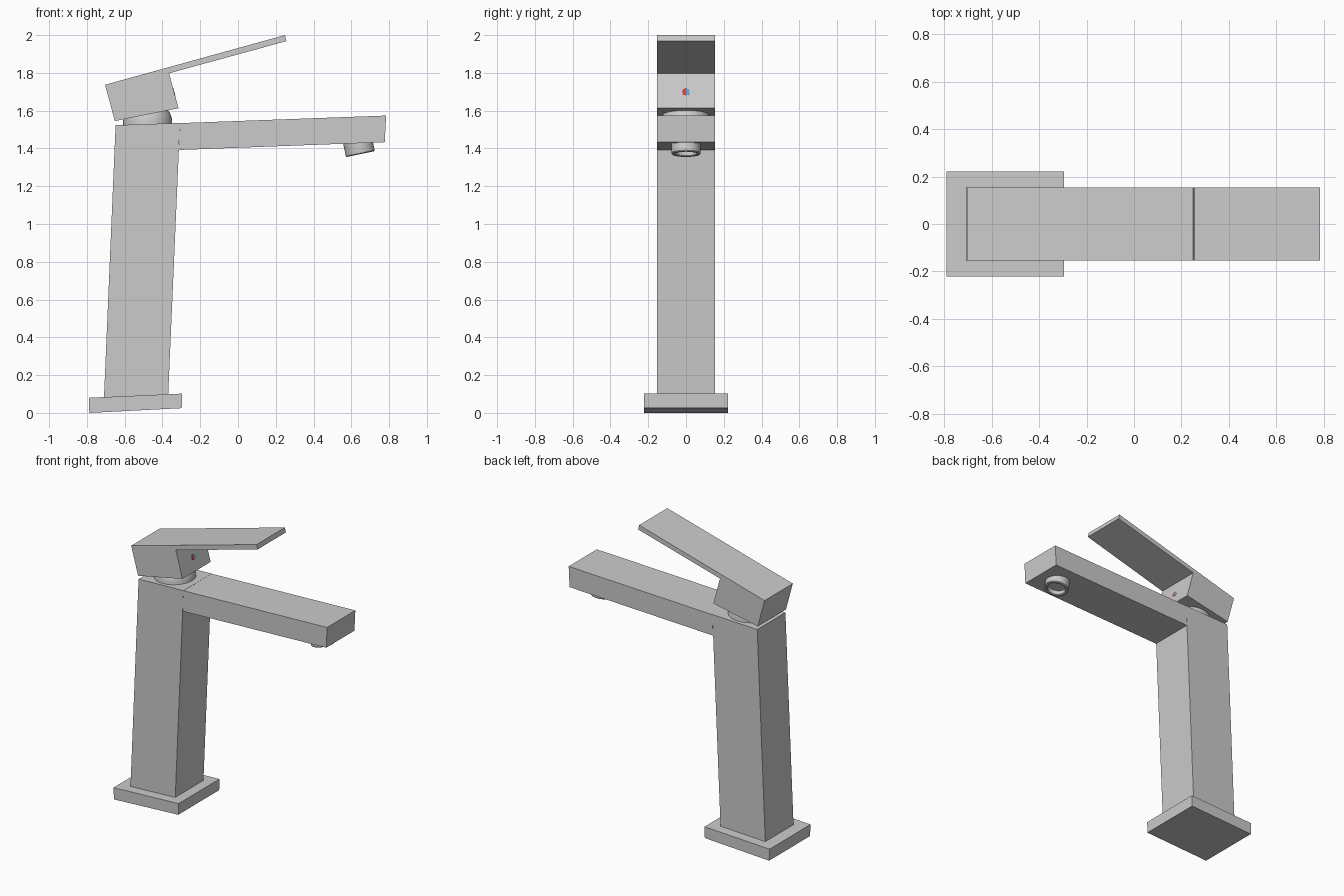
import bpy, bmesh, math
from mathutils import Matrix, Vector

if "Cube" in bpy.data.objects:
    bpy.data.objects.remove(bpy.data.objects["Cube"])


def finish(name, bm, color=None, smooth=False):
    bmesh.ops.recalc_face_normals(bm, faces=bm.faces[:])
    me = bpy.data.meshes.new(name)
    bm.to_mesh(me)
    bm.free()
    ob = bpy.data.objects.new(name, me)
    bpy.context.collection.objects.link(ob)
    if color:
        mat = bpy.data.materials.new(name)
        mat.diffuse_color = color
        mat.use_nodes = True
        mat.node_tree.nodes["Principled BSDF"].inputs["Base Color"].default_value = mat.diffuse_color
        me.materials.append(mat)
    if smooth:
        bpy.ops.object.select_all(action='DESELECT')
        ob.select_set(True)
        bpy.context.view_layer.objects.active = ob
        bpy.ops.object.shade_smooth_by_angle(angle=math.radians(35))
    return ob


def slab(name, profile, half_width):
    """Extrude a side profile (x, z) symmetrically along y."""
    bm = bmesh.new()
    face = bm.faces.new([bm.verts.new((x, -half_width, z)) for x, z in profile])
    ext = bmesh.ops.extrude_face_region(bm, geom=[face])
    moved = [v for v in ext['geom'] if isinstance(v, bmesh.types.BMVert)]
    bmesh.ops.translate(bm, verts=moved, vec=(0, 2 * half_width, 0))
    return finish(name, bm)


def lathe(name, profile, loc, tilt, steps=40):
    """Spin an (r, z) profile about z, then tilt about y and place it."""
    bm = bmesh.new()
    verts = [bm.verts.new((r, 0, z)) for r, z in profile]
    edges = [bm.edges.new(p) for p in zip(verts, verts[1:])]
    bmesh.ops.spin(bm, geom=verts + edges, cent=(0, 0, 0), axis=(0, 0, 1),
                   angle=2 * math.pi, steps=steps)
    bmesh.ops.remove_doubles(bm, verts=bm.verts[:], dist=1e-5)
    bm.transform(Matrix.Translation(loc) @ Matrix.Rotation(math.radians(tilt), 4, 'Y'))
    return finish(name, bm, smooth=True)


W = 0.153

# Base plate, leaning column and horizontal spout
slab("base_plate", [(-.787, 0), (-.298, .025), (-.296, .102), (-.79, .08)], .222)
slab("column", [(-.71, .07), (-.37, .085), (-.307, 1.535), (-.648, 1.523)], W)
slab("spout", [(-.312, 1.392), (.777, 1.433), (.784, 1.574), (-.307, 1.534)], W)

# Lever: block and long thin paddle in one profile
slab("lever_handle", [(-.652, 1.545), (-.315, 1.613), (-.365, 1.798),
                      (.256, 1.968), (.249, 2.0), (-.704, 1.737)], W)

# Domed cartridge neck between column and lever
lathe("cartridge_neck", [(0, -.03), (.13, -.03), (.13, .02), (.122, .05),
                         (.105, .075), (0, .08)], (-.478, 0, 1.53), -2)

# Hollow outlet under the spout tip
lathe("aerator", [(0, .03), (.056, .03), (.058, .004), (.062, 0), (.074, 0),
                  (.078, .005), (.078, .085), (0, .085)], (.648, 0, 1.37), -11.7)

# Hot and cold half-disc markers on the front of the lever block
normal = Vector((.965, 0, .261))
up = Vector((-.261, 0, .965))
for name, side, color in (("hot_marker", -1, (.7, .05, .04, 1)),
                          ("cold_marker", 1, (.1, .4, .75, 1))):
    bm = bmesh.new()
    centre = Vector((-.3385, 0, 1.70)) + normal * .0015
    pts = []
    for i in range(13):
        a = math.pi * i / 12
        pts.append(centre + Vector((0, side * .02 * math.sin(a), 0)) + up * (.02 * math.cos(a)))
    face = bm.faces.new([bm.verts.new(p) for p in pts])
    ext = bmesh.ops.extrude_face_region(bm, geom=[face])
    moved = [v for v in ext['geom'] if isinstance(v, bmesh.types.BMVert)]
    bmesh.ops.translate(bm, verts=moved, vec=normal * -.006)
    finish(name, bm, color)
